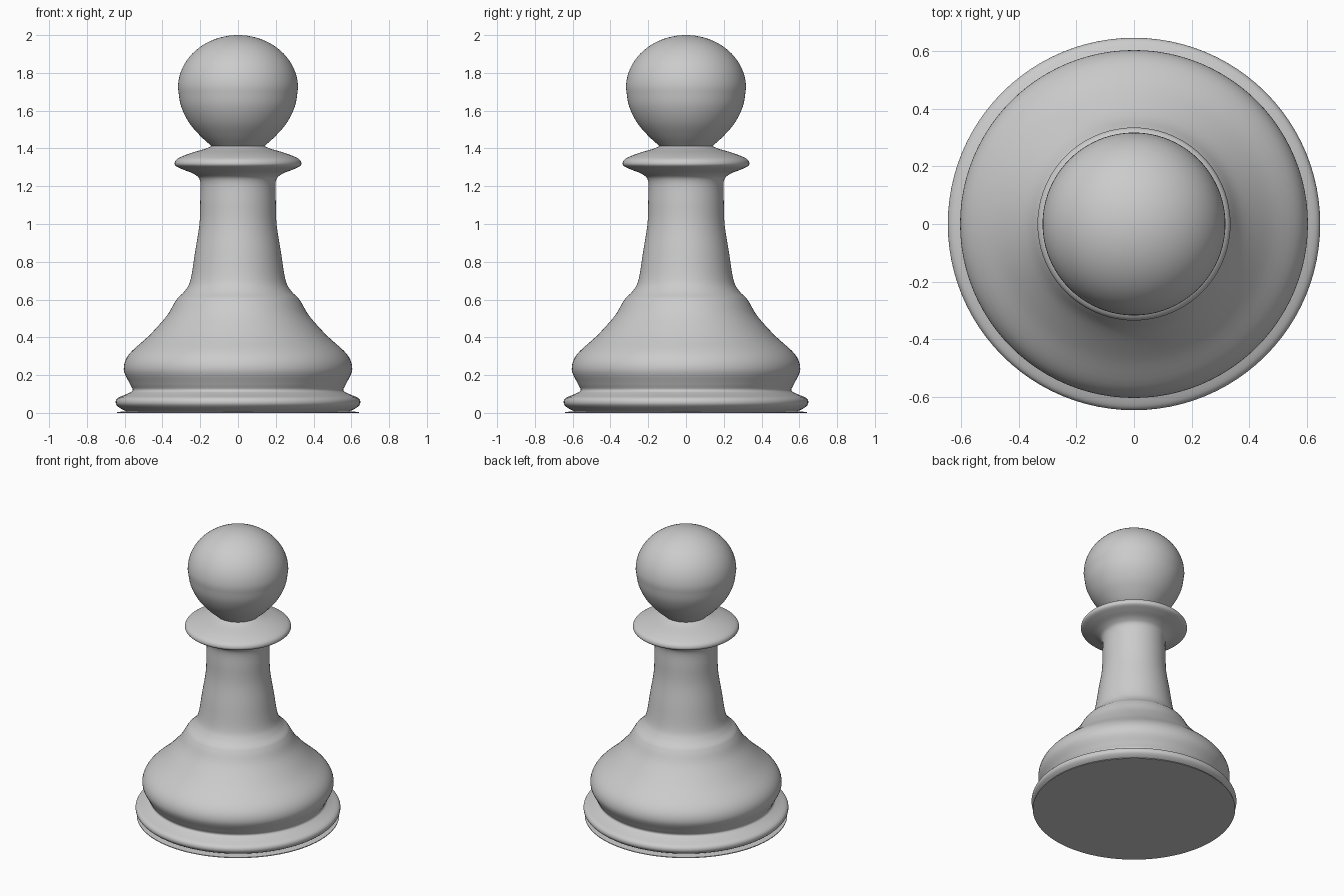
import bpy, bmesh, math
from mathutils import Vector

if "Cube" in bpy.data.objects:
    bpy.data.objects.remove(bpy.data.objects["Cube"])

SIDES, STEPS = 96, 5


def smooth_curve(pts):
    # Catmull-Rom through (radius, height) points
    p = [Vector(q) for q in pts]
    p = [2 * p[0] - p[1]] + p + [2 * p[-1] - p[-2]]
    out = []
    for a, b, c, d in zip(p, p[1:], p[2:], p[3:]):
        for i in range(STEPS):
            t = i / STEPS
            out.append(0.5 * (2 * b + (c - a) * t + (2 * a - 5 * b + 4 * c - d) * t * t
                              + (3 * b - a - 3 * c + d) * t ** 3))
    return out + [p[-2]]


def lathe(name, sections):
    bm = bmesh.new()
    prof = [q for s in sections for q in s]
    verts = [bm.verts.new((max(r, 0), 0, z)) for r, z in prof]
    edges = [bm.edges.new(e) for e in zip(verts, verts[1:])]
    bmesh.ops.spin(bm, geom=verts + edges, cent=(0, 0, 0), axis=(0, 0, 1),
                   angle=math.tau, steps=SIDES)
    bmesh.ops.remove_doubles(bm, verts=bm.verts, dist=1e-4)
    bmesh.ops.recalc_face_normals(bm, faces=bm.faces)
    me = bpy.data.meshes.new(name)
    bm.to_mesh(me)
    bm.free()
    ob = bpy.data.objects.new(name, me)
    bpy.context.collection.objects.link(ob)
    bpy.context.view_layer.objects.active = ob
    ob.select_set(True)
    bpy.ops.object.shade_smooth_by_angle(angle=math.radians(40))


# thin foot disc under the base
foot = [(0, 0), (0.64, 0), (0.64, 0.005), (0.59, 0.008)]
# rounded base ring, belly and shoulder
base = smooth_curve([(0.59, 0.008), (0.627, 0.027), (0.647, 0.05), (0.638, 0.078),
                     (0.588, 0.1), (0.558, 0.12), (0.573, 0.155), (0.605, 0.23),
                     (0.577, 0.31), (0.47, 0.41), (0.38, 0.51), (0.338, 0.58),
                     (0.32, 0.608)])
# tapering stem
stem = smooth_curve([(0.32, 0.608), (0.278, 0.65), (0.25, 0.71), (0.226, 0.86),
                     (0.204, 1.0), (0.2, 1.12), (0.2, 1.225), (0.23, 1.263),
                     (0.29, 1.288), (0.328, 1.306), (0.335, 1.325), (0.318, 1.347),
                     (0.257, 1.373), (0.177, 1.397), (0.14, 1.412)])
# round head, tapering to the neck
head = smooth_curve([(0.14, 1.412), (0.2, 1.467), (0.26, 1.538), (0.302, 1.625),
                     (0.318, 1.72)])
head += [(0.318 * math.cos(a), 1.72 + 0.28 * math.sin(a))
         for a in (math.pi / 2 * i / 20 for i in range(1, 21))]

lathe("pawn", [foot, base, stem, head])
